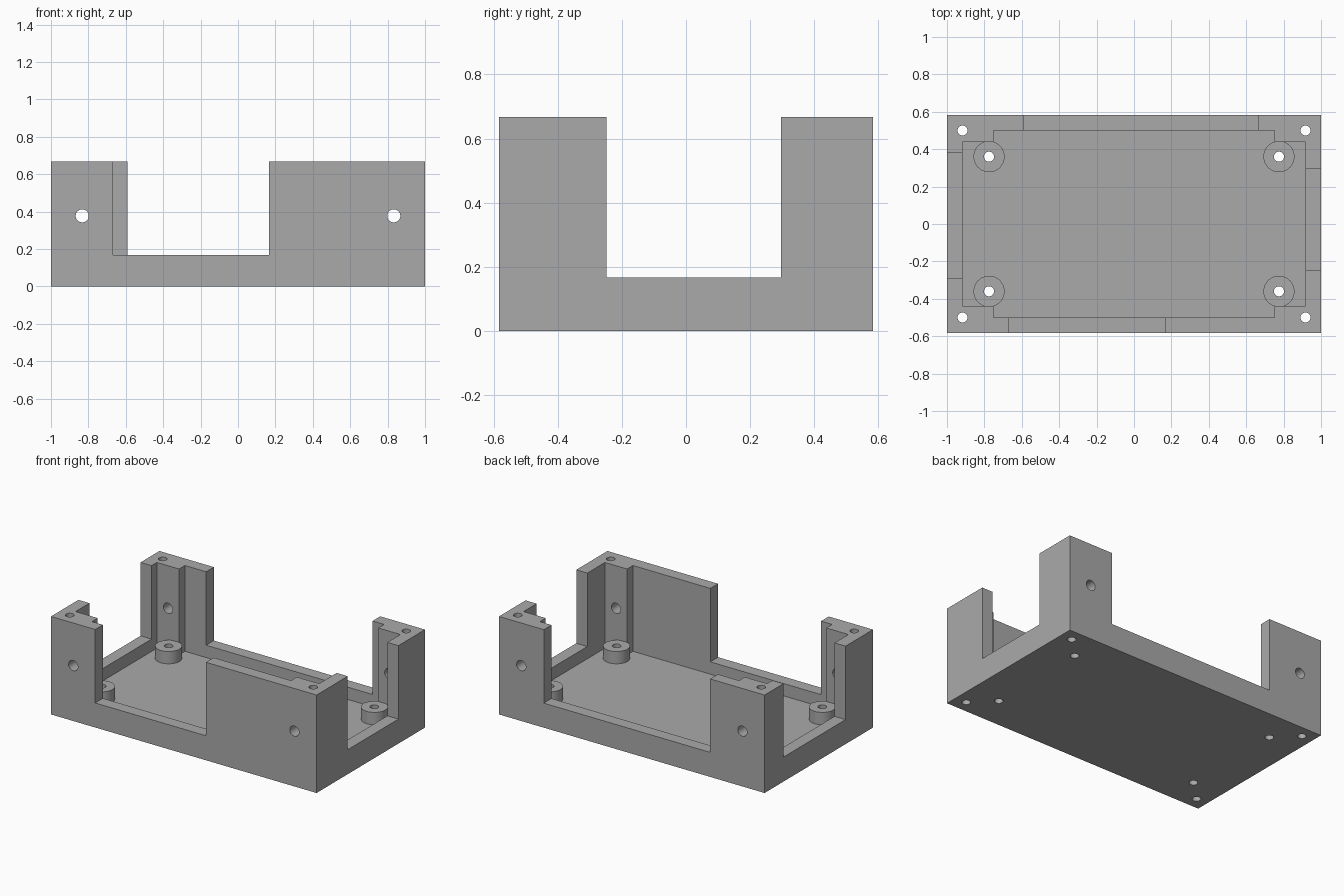
import bpy
import math

cube = bpy.data.objects.get("Cube")
if cube:
    bpy.data.objects.remove(cube, do_unlink=True)

# Overall sizes
HALF_X, HALF_Y, HEIGHT = 1.0, 0.583, 0.667
WALL, FLOOR, RIM = 0.083, 0.083, 0.167
OVER = 0.2  # how far cutters overshoot
TOP = HEIGHT + OVER

grey = bpy.data.materials.new("plain grey")
grey.use_nodes = True
colour = (0.4, 0.4, 0.4, 1)
grey.diffuse_color = colour
grey.node_tree.nodes["Principled BSDF"].inputs["Base Color"].default_value = colour


def box(name, x0, x1, y0, y1, z0, z1):
    bpy.ops.mesh.primitive_cube_add(
        size=1, location=((x0 + x1) / 2, (y0 + y1) / 2, (z0 + z1) / 2))
    ob = bpy.context.object
    ob.name = name
    ob.scale = (x1 - x0, y1 - y0, z1 - z0)
    bpy.ops.object.transform_apply(location=True, rotation=False, scale=True)
    ob.data.materials.append(grey)
    return ob


def cylinder(name, radius, depth, location, along_y=False):
    bpy.ops.mesh.primitive_cylinder_add(
        vertices=40, radius=radius, depth=depth, location=location,
        rotation=(math.pi / 2 if along_y else 0, 0, 0))
    ob = bpy.context.object
    ob.name = name
    bpy.ops.object.transform_apply(location=True, rotation=True, scale=True)
    ob.data.materials.append(grey)
    return ob


def cut(target, cutter):
    """Subtract the cutter from the target and throw the cutter away."""
    mod = target.modifiers.new("cut", "BOOLEAN")
    mod.operation, mod.solver, mod.object = "DIFFERENCE", "EXACT", cutter
    bpy.context.view_layer.objects.active = target
    bpy.ops.object.modifier_apply(modifier=mod.name)
    bpy.data.objects.remove(cutter, do_unlink=True)


def finish(ob):
    bpy.ops.object.select_all(action="DESELECT")
    ob.select_set(True)
    bpy.context.view_layer.objects.active = ob
    bpy.ops.object.shade_smooth_by_angle(angle=math.radians(30))


# Tray body: block with a cross-shaped cavity that leaves corner pillars
tray = box("tray_body", -HALF_X, HALF_X, -HALF_Y, HALF_Y, 0, HEIGHT)
in_x, in_y = HALF_X - WALL, HALF_Y - WALL
pillar_x, pillar_y = 0.75, 0.4375
cut(tray, box("cavity_long", -in_x, in_x, -pillar_y, pillar_y, FLOOR, TOP))
cut(tray, box("cavity_wide", -pillar_x, pillar_x, -in_y, in_y, FLOOR, TOP))

# Openings down to the low rim in each wall
cut(tray, box("front_opening", -0.667, 0.167, -HALF_Y - OVER, -0.46, RIM, TOP))
cut(tray, box("back_opening", -0.59, 0.663, 0.46, HALF_Y + OVER, RIM, TOP))
cut(tray, box("left_opening", 0.85, HALF_X + OVER, -0.248, 0.297, RIM, TOP))
cut(tray, box("right_opening", -HALF_X - OVER, -0.85, -0.288, 0.38, RIM, TOP))

# Standoffs, and the vertical screw holes through floor and pillars
HOLE = 0.027
for sx, side in ((-1, "right"), (1, "left")):
    for sy, end in ((-1, "front"), (1, "back")):
        x, y = sx * 0.775, sy * 0.36
        standoff = cylinder(f"standoff_{end}_{side}", 0.083, RIM - FLOOR,
                            (x, y, (RIM + FLOOR) / 2))
        cut(standoff, cylinder("standoff_drill", HOLE, 2, (x, y, 0)))
        finish(standoff)
        cut(tray, cylinder("floor_drill", HOLE, 2, (x, y, 0)))
        cut(tray, cylinder("pillar_drill", HOLE, 2, (sx * 0.917, sy * 0.5, 0)))
    # Horizontal hole through the front and back pillars
    cut(tray, cylinder("cross_drill", 0.035, 2, (sx * 0.833, 0, 0.377), True))

finish(tray)
